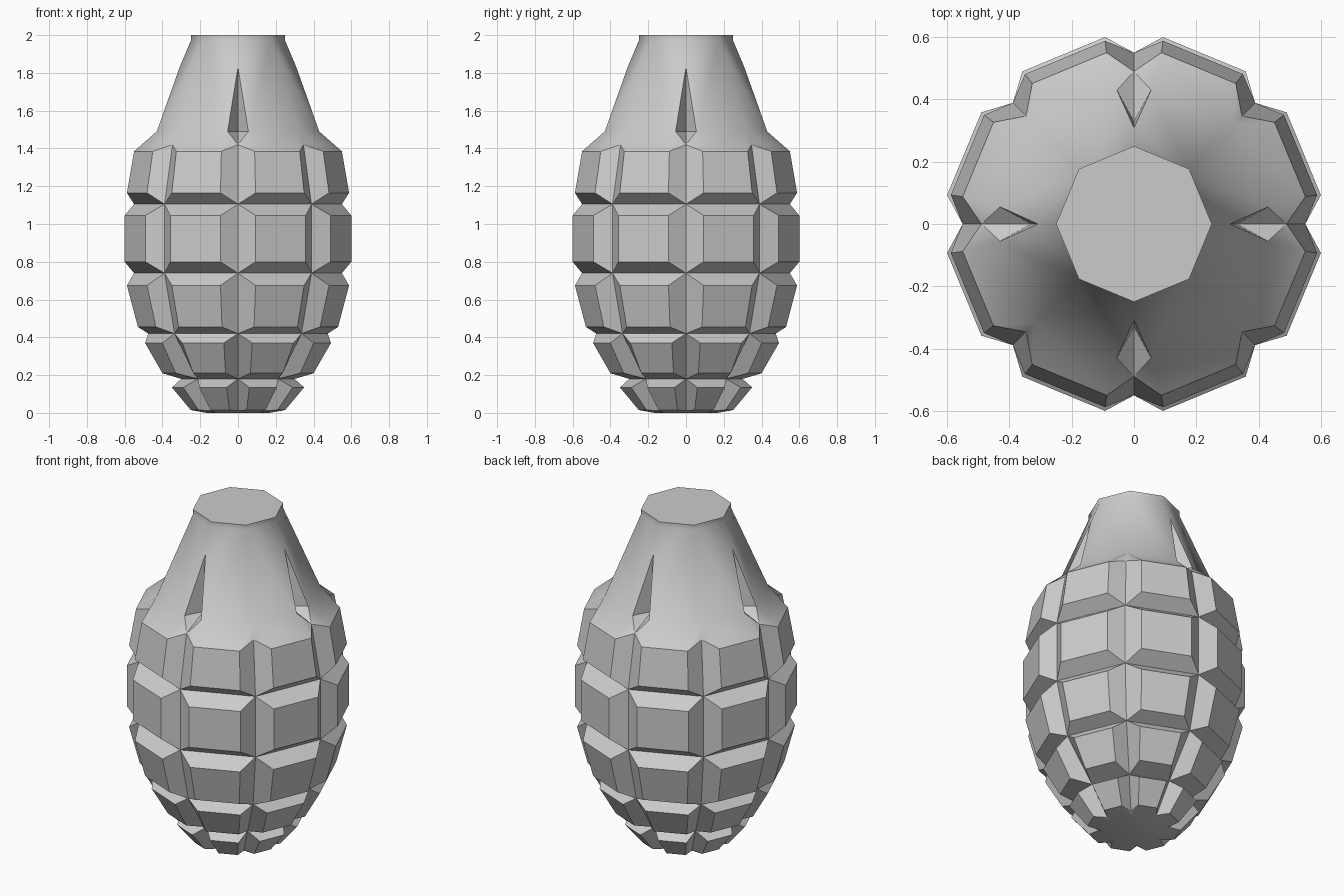
import bpy, bmesh
from math import cos, sin, pi
from mathutils import Matrix, Vector

if "Cube" in bpy.data.objects:
    bpy.data.objects.remove(bpy.data.objects["Cube"])

C = cos(pi / 4)

# Groove crossings (radius, z), from the shoulder down to the base
NODES = [(.49, 1.42), (.55, 1.105), (.55, .74), (.475, .42), (.30, .18), (.19, .012)]
# Raised pads: (x, y offset from groove, z) of upper and lower corners
PADS = [((.55, .088, 1.385), (.588, .093, 1.165)),
        ((.60, .093, 1.045), (.60, .093, .80)),
        ((.588, .093, .675), (.53, .085, .455)),
        ((.492, .075, .37), (.40, .066, .21)),
        ((.35, .06, .135), (.25, .045, .015))]


def across(p):
    """Mirror a point over the middle of the 45 degree wedge."""
    x, y, z = p
    return (C * (x + y), C * (x - y), z)


def wedge():
    """Faces of one eighth: (points, smooth). Groove 0 carries the notch."""
    out = []
    ring = [(r, 0, z) for r, z in NODES]

    # Raised pads with bevelled sides
    for i, (a, b) in enumerate(PADS):
        n, m = ring[i], ring[i + 1]
        a2, b2, n2, m2 = across(a), across(b), across(n), across(m)
        out += [((a, a2, b2, b), False), ((n, a, b, m), False), ((n2, a2, b2, m2), False)]
        if i > 0:
            out.append(((n, n2, a2, a), False))
        if i < len(PADS) - 1:
            out.append(((m, m2, b2, b), False))

    # Shoulder and neck
    n, a = ring[0], PADS[0][0]
    side, tip, deep = (.43, .055, 1.49), (.309, 0, 1.83), (.33, 0, 1.49)
    s2 = across((.453, 0, 1.49))
    lo, hi, top = (.25, 0, 1.97), (.25, 0, 2), (0, 0, 2)
    lo2, hi2 = across(lo), across(hi)
    out += [((n, a, side), True), ((a, across(a), s2, side), True),
            ((across(n), across(a), s2), True),
            ((side, s2, lo2, tip), True), ((tip, lo2, lo), True),
            ((lo, lo2, hi2, hi), True), ((hi, hi2, top), False)]
    # Notch wall and floor
    out += [((tip, deep, side), False), ((side, deep, n), False)]

    # Underside
    n, b, base = ring[-1], PADS[-1][1], (.165, 0, 0)
    base2 = across(base)
    out += [((n, b, base), True), ((b, across(b), base2, base), True),
            ((across(n), across(b), base2), True), ((base, base2, (0, 0, 0)), True)]
    return out


# Mirror the wedge and repeat it around the axis
bm = bmesh.new()
for q in range(4):
    rot = Matrix.Rotation(q * pi / 2, 3, 'Z')
    for s in (1, -1):
        for pts, smooth in wedge():
            f = bm.faces.new([bm.verts.new(rot @ Vector((x, y * s, z))) for x, y, z in pts])
            f.smooth = smooth
bmesh.ops.remove_doubles(bm, verts=bm.verts[:], dist=.0005)
bmesh.ops.recalc_face_normals(bm, faces=bm.faces[:])

mesh = bpy.data.meshes.new("segmented_body")
bm.to_mesh(mesh)
bm.free()
body = bpy.data.objects.new("segmented_body", mesh)
bpy.context.collection.objects.link(body)
